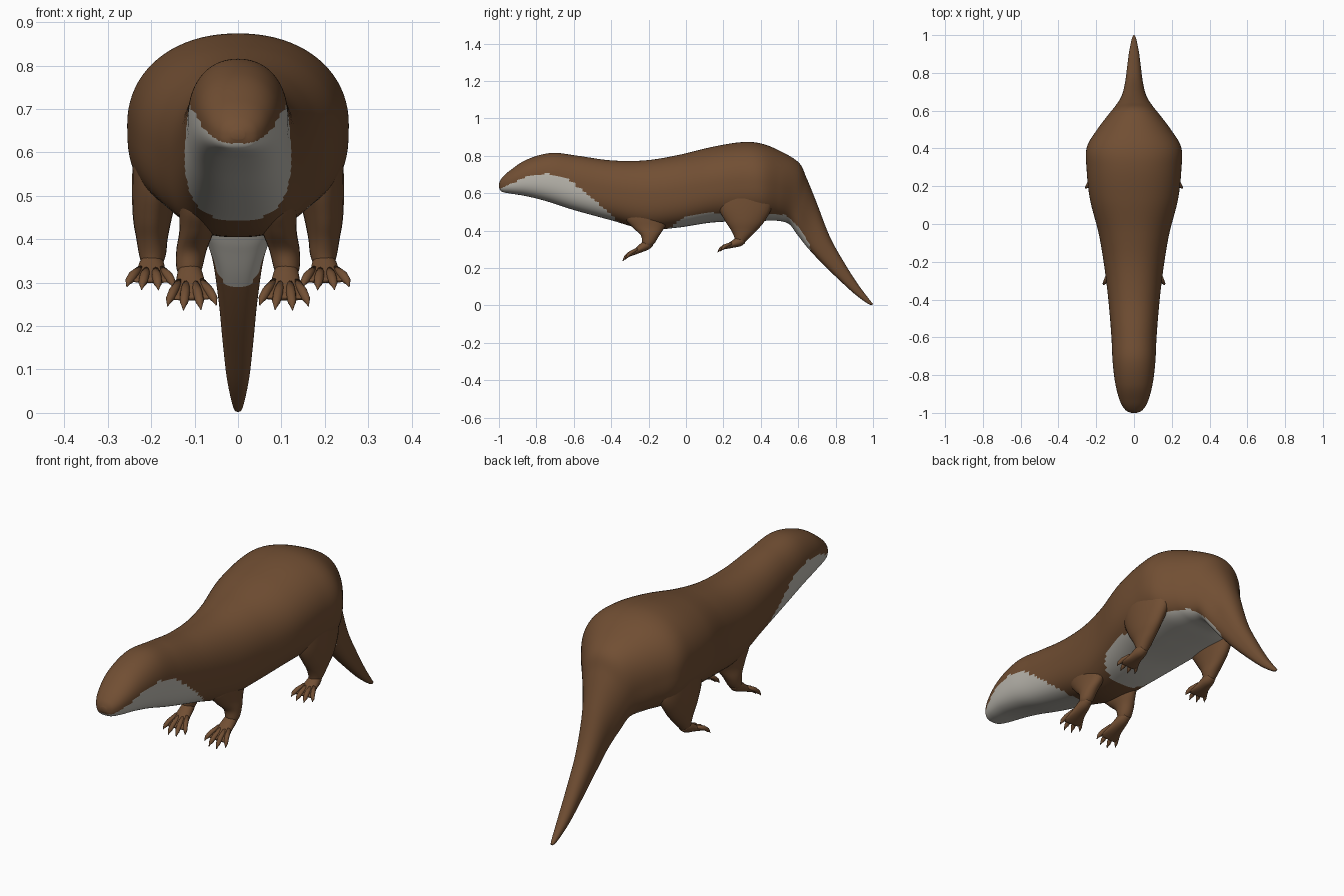
import bpy, bmesh, math
from mathutils import Vector

if "Cube" in bpy.data.objects:
    bpy.data.objects.remove(bpy.data.objects["Cube"])


def material(name, rgb):
    m = bpy.data.materials.new(name)
    m.diffuse_color = (*rgb, 1)
    m.use_nodes = True
    m.node_tree.nodes["Principled BSDF"].inputs["Base Color"].default_value = m.diffuse_color
    return m


BROWN = material("brown fur", (0.165, 0.077, 0.033))
PALE = material("pale grey fur", (0.50, 0.48, 0.43))


def spline(rows, t):
    """Catmull-Rom through rows of numbers, t in 0..len-1"""
    n = len(rows)
    i = min(int(t), n - 2)
    f = t - i
    p = [rows[max(0, min(n - 1, k))] for k in (i - 1, i, i + 1, i + 2)]
    return [0.5 * (2 * b + (c - a) * f + (2 * a - 5 * b + 4 * c - d) * f * f
                   + (3 * b - a - 3 * c + d) * f ** 3) for a, b, c, d in zip(*p)]


def sample(rows, per):
    n = (len(rows) - 1) * per
    return [spline(rows, k / per) for k in range(n + 1)]


def loft(bm, rings):
    vs = [[bm.verts.new(p) for p in r] for r in rings]
    n = len(vs[0])
    for a, b in zip(vs, vs[1:]):
        for i in range(n):
            bm.faces.new((a[i], a[(i + 1) % n], b[(i + 1) % n], b[i]))
    bm.faces.new(vs[0][::-1])
    bm.faces.new(vs[-1])


def finish(bm, name, mirror=False):
    bmesh.ops.recalc_face_normals(bm, faces=bm.faces)
    me = bpy.data.meshes.new(name)
    bm.to_mesh(me)
    bm.free()
    me.materials.append(BROWN)
    me.materials.append(PALE)
    ob = bpy.data.objects.new(name, me)
    bpy.context.collection.objects.link(ob)
    for p in me.polygons:
        p.use_smooth = True
    if mirror:
        ob.modifiers.new("mirror", "MIRROR")
    return ob


# Body, head and tail in one skin: top y, top z, bottom y, bottom z, half width
STATIONS = [
    (-1.0, .652, -1.0, .63, .015), (-.985, .68, -.985, .608, .045),
    (-.94, .722, -.94, .598, .073), (-.85, .78, -.85, .583, .098),
    (-.72, .815, -.74, .555, .113), (-.58, .80, -.6, .51, .12),
    (-.4, .775, -.4, .455, .136), (-.22, .775, -.22, .407, .158),
    (-.05, .802, -.05, .415, .187), (.13, .845, .13, .442, .233),
    (.29, .872, .29, .45, .251), (.40, .866, .41, .452, .250),
    (.51, .822, .49, .452, .195), (.604, .762, .55, .435, .135),
    (.645, .68, .595, .378, .10), (.70, .545, .65, .308, .066),
    (.77, .365, .73, .222, .047), (.85, .222, .82, .135, .036),
    (.92, .112, .90, .062, .026), (.985, .026, .97, .01, .012),
    (1.0, .01, .995, .002, .004)]
SEG = 80


def body_ring(row):
    yt, zt, yb, zb, w = row
    pts = []
    for i in range(SEG):
        a = 2 * math.pi * i / SEG
        s, c = math.sin(a), math.cos(a)
        e = 2 / 2.15 if s > 0 else 2 / 2.7
        x = math.copysign(abs(c) ** e, c) * max(w, .002)
        h = 0.5 + 0.5 * math.copysign(abs(s) ** e, s)
        pts.append((x, yb + (yt - yb) * h, zb + (zt - zb) * h))
    return pts


bm = bmesh.new()
loft(bm, [body_ring(r) for r in sample(STATIONS, 9)])

# Pale throat, belly and tail underside: faces below this height along y
PALE_LINE = [(-1.01, .612), (-.97, .635), (-.85, .69), (-.74, .705), (-.66, .69),
             (-.58, .64), (-.5, .575), (-.37, .455), (-.32, .39), (-.13, .39),
             (-.07, .425), (0, .48), (.15, .495), (.45, .49), (.53, .485),
             (.6, .42), (.66, .33), (.71, 0), (1.1, 0)]


def pale_height(y):
    for (y0, z0), (y1, z1) in zip(PALE_LINE, PALE_LINE[1:]):
        if y <= y1:
            return z0 + (z1 - z0) * (y - y0) / (y1 - y0)
    return 0


for f in bm.faces:
    c = f.calc_center_median()
    f.material_index = 1 if c.z < pale_height(c.y) else 0
finish(bm, "body")


def leg(name, rows):
    """Vertical loft: centre x, centre y, z, half width x, half width y"""
    bm = bmesh.new()
    rings = []
    for x, y, z, rx, ry in sample(rows, 5):
        rings.append([(x + rx * math.cos(a), y + ry * math.sin(a), z)
                      for a in (2 * math.pi * i / 24 for i in range(24))])
    loft(bm, rings)
    return finish(bm, name, True)


def foot(name, heel, tip, wide):
    """Webbed palm from heel to toe roots, then four clawed toes"""
    bm = bmesh.new()
    heel, tip = Vector(heel), Vector(tip)
    d = (tip - heel).normalized()
    side = Vector((1, 0, 0))
    side = (side - d * side.dot(d)).normalized()
    up = side.cross(d)
    if up.z < 0:
        up = -up
    length = (tip - heel).length

    def ring(c, s, w, h, n=12):
        return [c + s * (w * math.cos(a)) + up * (h * math.sin(a))
                for a in (2 * math.pi * i / n for i in range(n))]

    palm = [(-.02, .022, .020), (.15, .029, .026), (.4, wide * .68, .018),
            (.62, wide * .86, .010), (.74, wide * .9, .005)]
    loft(bm, [ring(heel + d * (t * length), side, w, h, 20) for t, w, h in sample(palm, 3)])
    for k in (-1, -.36, .36, 1):
        root = heel + d * (length * .4) + side * (k * wide * .5)
        reach = 1 - .16 * abs(k)
        end = heel + d * (length * reach) + side * (k * wide * 1.08)
        prof = [(0, .010, .006), (.5, .011, .008), (.78, .010, .002), (.9, .005, -.002), (1, .001, -.008)]
        loft(bm, [ring(root.lerp(end, t) + up * lift, side, r, r * .9) for t, r, lift in prof])
    return finish(bm, name, True)


# Front legs and feet
leg("front_legs", [
    (.085, -.20, .58, .045, .10), (.088, -.205, .48, .046, .125),
    (.095, -.20, .42, .040, .088), (.107, -.192, .375, .035, .050),
    (.112, -.200, .335, .030, .034), (.112, -.208, .315, .022, .022)])
foot("front_feet", (.112, -.190, .335), (.105, -.352, .238), .052)

# Hind legs and feet
leg("hind_legs", [
    (.17, .31, .64, .070, .15), (.188, .315, .53, .056, .145),
    (.197, .315, .45, .045, .105), (.198, .310, .40, .036, .068),
    (.197, .300, .365, .031, .042), (.198, .288, .335, .022, .025)])
foot("hind_feet", (.198, .305, .350), (.203, .158, .287), .050)
